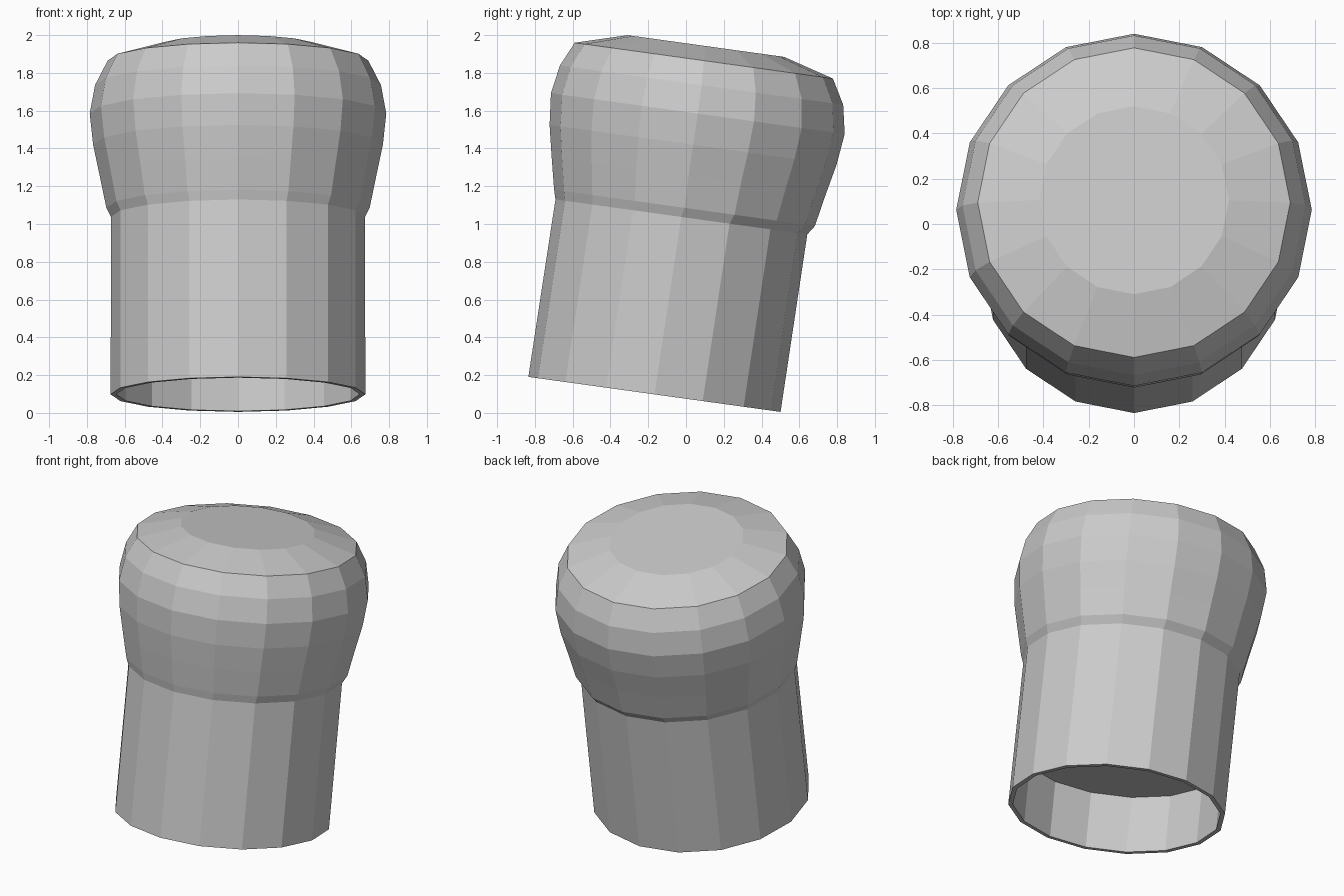
import bpy
import bmesh
import math
from mathutils import Matrix, Vector

cube = bpy.data.objects.get("Cube")
if cube:
    bpy.data.objects.remove(cube, do_unlink=True)

SIDES = 16
# The whole part leans backwards about the centre of its open end
LEAN = Matrix.Translation((0, -0.167, 0.098)) @ Matrix.Rotation(math.radians(-7.9), 4, "X")

grey = bpy.data.materials.new("plain grey")
grey.use_nodes = True
colour = (0.6, 0.6, 0.6, 1)
grey.diffuse_color = colour
grey.node_tree.nodes["Principled BSDF"].inputs["Base Color"].default_value = colour


def lathe(name, rings, cap_first=False, cap_last=False):
    """Skin 16-sided rings given as (height, radius, shift to the back)."""
    bm = bmesh.new()
    loops = []
    for height, radius, shift in rings:
        loop = []
        for i in range(SIDES):
            a = math.tau * i / SIDES
            p = Vector((radius * math.cos(a), radius * math.sin(a) + shift, height))
            loop.append(bm.verts.new(LEAN @ p))
        loops.append(loop)
    for low, high in zip(loops, loops[1:]):
        for i in range(SIDES):
            j = (i + 1) % SIDES
            bm.faces.new((low[i], low[j], high[j], high[i]))
    if cap_first:
        bm.faces.new(loops[0][::-1])
    if cap_last:
        bm.faces.new(loops[-1])
    mesh = bpy.data.meshes.new(name)
    bm.to_mesh(mesh)
    bm.free()
    mesh.materials.append(grey)
    obj = bpy.data.objects.new(name, mesh)
    bpy.context.collection.objects.link(obj)
    return obj


# Shared rings where the parts meet
neck = (0.95, 0.673, 0.012)
crown = (1.786, 0.69, 0.016)

# Hollow tube: inner ceiling, inner wall, rim, outer wall
lathe("hollow_tube", [(0.37, 0.645, 0), (0, 0.645, 0), (0, 0.674, 0), neck], cap_first=True)

# Bulging head with a narrow flared band at its base
lathe("rounded_head", [
    neck,
    (1.0, 0.697, 0.022),
    (1.17, 0.732, 0.02),
    (1.337, 0.767, 0.021),
    (1.504, 0.785, 0.023),
    (1.656, 0.757, 0.022),
    crown,
])

# Shallow bevelled top with a flat centre
lathe("top_cap", [crown, (1.864, 0.419, 0.016)], cap_last=True)
